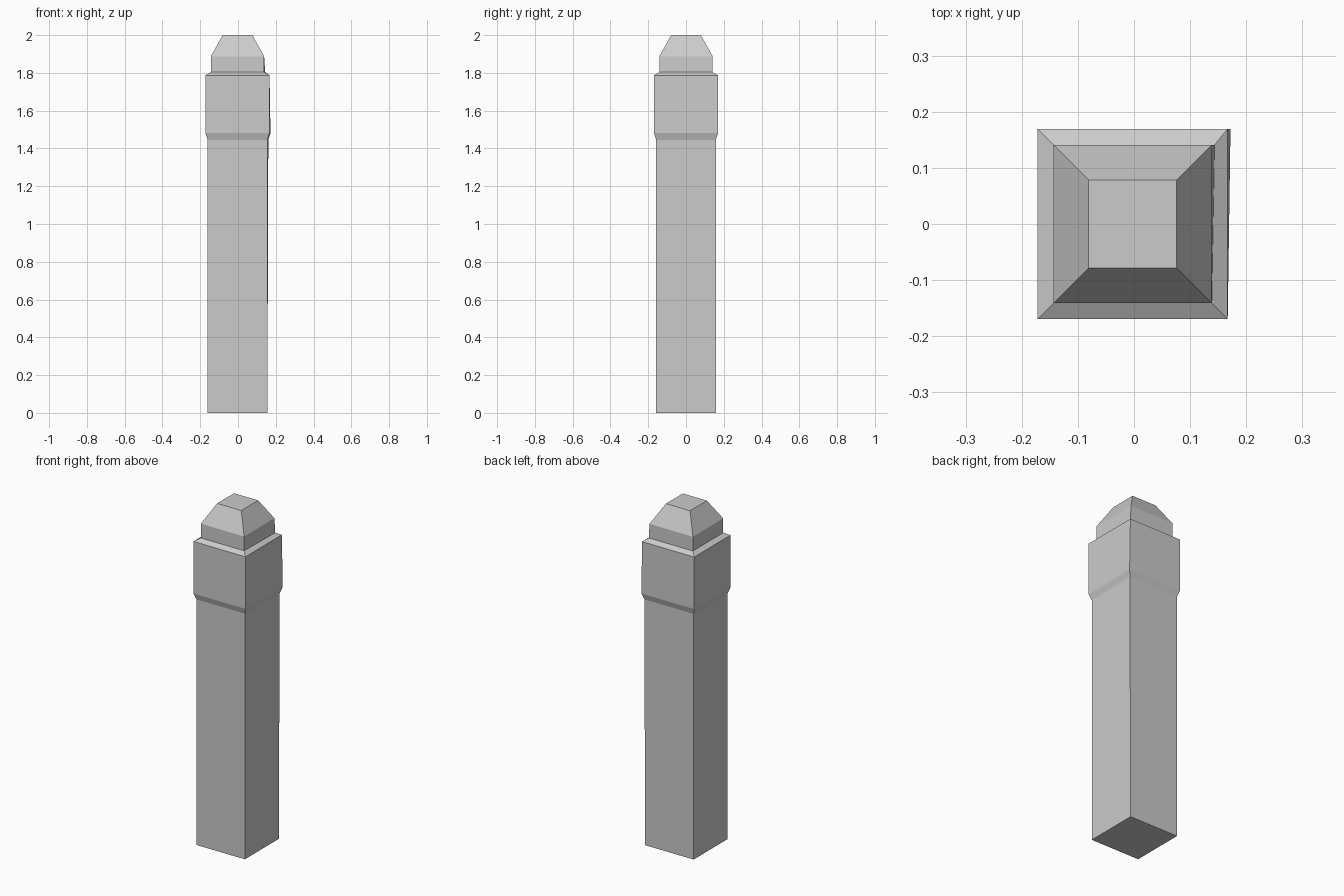
import bpy, bmesh

if "Cube" in bpy.data.objects:
    bpy.data.objects.remove(bpy.data.objects["Cube"])

# Square rings from bottom to top: (height, half width, outward skew of back right corner)
RINGS = [
    (0.0, 0.158, 0.0),      # shaft foot
    (1.445, 0.158, 0.005),  # shaft top
    (1.481, 0.1695, 0.005), # collar bottom
    (1.787, 0.1695, 0.0),   # collar top
    (1.804, 0.141, 0.005),  # cap foot
    (1.888, 0.141, 0.0),    # cap shoulder
    (2.0, 0.0785, 0.0),     # cap top
]
CENTRE_X = -0.0025


def square_post(name, rings):
    bm = bmesh.new()
    loops = []
    for z, r, skew in rings:
        corners = [(-r, -r), (r, -r), (r + skew, r), (-r, r)]
        loops.append([bm.verts.new((x + CENTRE_X, y, z)) for x, y in corners])
    # Side walls between neighbouring rings
    for low, high in zip(loops, loops[1:]):
        for i in range(4):
            j = (i + 1) % 4
            bm.faces.new((low[i], low[j], high[j], high[i]))
    # Bottom and top
    bm.faces.new(loops[0][::-1])
    bm.faces.new(loops[-1])
    bmesh.ops.recalc_face_normals(bm, faces=bm.faces)
    mesh = bpy.data.meshes.new(name)
    bm.to_mesh(mesh)
    bm.free()
    obj = bpy.data.objects.new(name, mesh)
    bpy.context.collection.objects.link(obj)
    return obj


# Stone post with collar and tapered cap
square_post("stone_post", RINGS)
